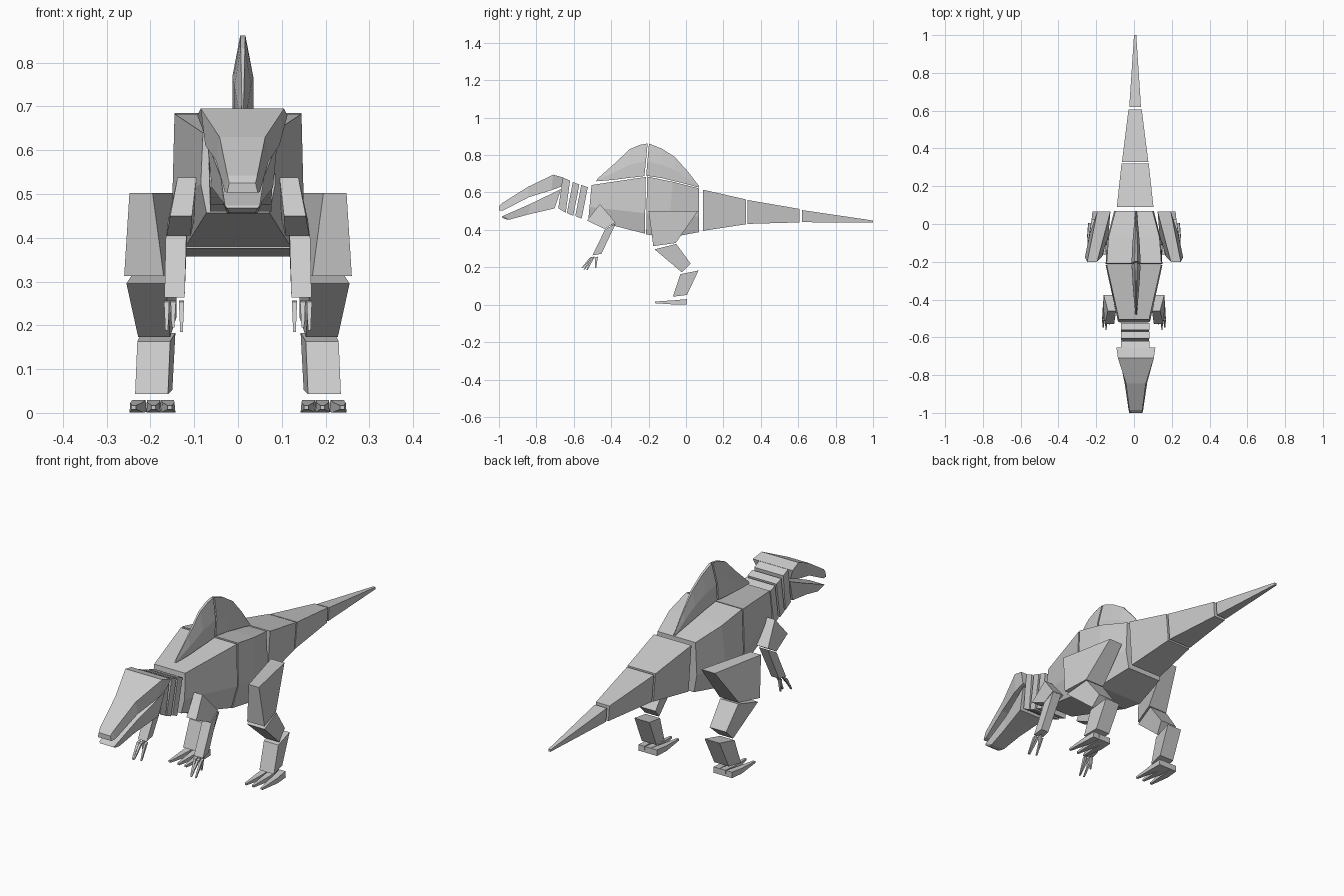
import bpy, bmesh

CX = 0.006  # spine parts sit slightly off the centre line


def loft(name, rings):
    """Skin a list of equal-length rings and cap both ends."""
    bm = bmesh.new()
    vs = [[bm.verts.new(p) for p in r] for r in rings]
    n = len(vs[0])
    for a, b in zip(vs, vs[1:]):
        for i in range(n):
            j = (i + 1) % n
            bm.faces.new((a[i], a[j], b[j], b[i]))
    bm.faces.new(vs[0])
    bm.faces.new(vs[-1])
    bmesh.ops.recalc_face_normals(bm, faces=bm.faces)
    me = bpy.data.meshes.new(name)
    bm.to_mesh(me)
    bm.free()
    ob = bpy.data.objects.new(name, me)
    bpy.context.collection.objects.link(ob)
    return ob


def slab(y_top, z_top, w_top, y_bot, z_bot, w_bot, cx=CX):
    """Four-point cross-section across the body."""
    return [(cx - w_top, y_top, z_top), (cx + w_top, y_top, z_top),
            (cx + w_bot, y_bot, z_bot), (cx - w_bot, y_bot, z_bot)]


def six(y_top, z_top, w_top, w_mid, y_bot, z_bot, w_bot):
    """Six-point torso cross-section."""
    zm = z_bot + (z_top - z_bot) * 0.36
    ym = y_bot + (y_top - y_bot) * 0.36
    return [(-w_top, y_top, z_top), (w_top, y_top, z_top), (w_mid, ym, zm),
            (w_bot, y_bot, z_bot), (-w_bot, y_bot, z_bot), (-w_mid, ym, zm)]


def limb(name, front, back):
    """Mirrored limb block; each end is front/back (y, z, x_inner, x_outer)."""
    for side, s in (("left", -1), ("right", 1)):
        rings = []
        for (fy, fz, fi, fo), (by, bz, bi, bo) in (front, back):
            rings.append([(s * fi, fy, fz), (s * fo, fy, fz),
                          (s * bo, by, bz), (s * bi, by, bz)])
        loft(f"{side}_{name}", rings)


# Torso
loft("chest", [six(-.505, .64, .08, .085, -.522, .457, .072),
               six(-.215, .683, .145, .15, -.22, .38, .12)])
loft("hips", [six(-.208, .685, .145, .15, -.213, .376, .12),
              six(-.07, .657, .135, .145, -.1, .357, .12),
              six(.07, .622, .098, .105, .07, .388, .09)])

# Tail
for i, (a, b) in enumerate([
        ((.09, .615, .097, .395), (.32, .563, .072, .43)),
        ((.328, .56, .07, .432), (.607, .512, .035, .44)),
        ((.62, .506, .031, .441), (1.0, .45, .006, .44))]):
    loft(f"tail_segment_{i + 1}", [slab(y, zt, w, y, zb, w * .85) for y, zt, w, zb in (a, b)])

# Neck slices
for i, (a, b) in enumerate([
        ((-.658, .68, -.683, .515), (-.62, .663, -.643, .492)),
        ((-.605, .656, -.637, .49), (-.57, .643, -.603, .475)),
        ((-.56, .64, -.592, .474), (-.525, .628, -.558, .46))]):
    loft(f"neck_slice_{i + 1}", [slab(yt, zt, .075, yb, zb, .07) for yt, zt, yb, zb in (a, b)])

# Skull with tapering snout
HX = 0.01
loft("skull", [slab(-.655, .68, .103, -.665, .632, .085, HX),
               slab(-.71, .695, .095, -.72, .612, .085, HX),
               slab(-.845, .63, .052, -.84, .575, .06, HX),
               slab(-.985, .542, .034, -.975, .505, .04, HX),
               slab(-1.0, .525, .03, -1.0, .503, .035, HX)])

# Lower jaw
loft("lower_jaw", [slab(-.668, .618, .08, -.702, .515, .07, HX),
                   slab(-.83, .54, .05, -.845, .482, .045, HX),
                   slab(-.98, .474, .04, -.94, .456, .035, HX),
                   slab(-.985, .468, .035, -.965, .457, .03, HX)])


# Back sail, split in two
def sail(name, secs):
    cx, rings = 0.011, []
    for y, zt, yb, zb, w in secs:
        zm, ym = zb + (zt - zb) * .45, yb + (y - yb) * .45
        rings.append([(cx - w, yb, zb), (cx - w, ym, zm), (cx - w * .25, y, zt),
                      (cx + w * .25, y, zt), (cx + w, ym, zm), (cx + w, yb, zb)])
    loft(name, rings)


sail("sail_front", [(-.475, .672, -.48, .66, .004), (-.385, .752, -.39, .667, .012),
                    (-.3, .832, -.305, .678, .019), (-.245, .855, -.25, .684, .022),
                    (-.205, .862, -.222, .688, .024)])
sail("sail_back", [(-.198, .862, -.213, .69, .024), (-.13, .835, -.13, .677, .021),
                   (-.06, .79, -.06, .66, .016), (.01, .712, .005, .644, .01),
                   (.07, .634, .07, .626, .004)])

# Hind legs
limb("thigh", ((-.2, .502, .195, .248), (.065, .502, .125, .195)),
     ((-.175, .313, .17, .26), (-.055, .33, .135, .235)))
limb("knee", ((-.168, .296, .165, .255), (-.052, .325, .14, .235)),
     ((-.022, .173, .155, .228), (.025, .22, .14, .225)))
limb("shin", ((-.03, .163, .155, .23), (.067, .183, .143, .22)),
     ((-.07, .043, .16, .235), (.005, .052, .15, .225)))

# Toes
for i, (x, dx) in enumerate([(.162, -.003), (.193, 0), (.226, .006)]):
    limb(f"toe_{i + 1}", ((.006, .03, x - .015, x + .015), (.006, .002, x - .017, x + .017)),
         ((-.06, .024, x - .014 + dx, x + .014 + dx), (-.06, .001, x - .016 + dx, x + .016 + dx)))
    limb(f"claw_{i + 1}", ((-.06, .024, x - .014 + dx, x + .014 + dx), (-.06, .001, x - .016 + dx, x + .016 + dx)),
         ((-.165, .017, x - .005 + dx * 2, x + .005 + dx * 2), (-.165, .008, x - .005 + dx * 2, x + .005 + dx * 2)))

# Arms
limb("upper_arm", ((-.53, .45, .105, .155), (-.46, .538, .095, .138)),
     ((-.435, .405, .108, .163), (-.377, .44, .1, .16)))
limb("forearm", ((-.433, .402, .118, .165), (-.375, .435, .115, .16)),
     ((-.5, .264, .122, .168), (-.452, .272, .125, .165)))

# Fingers
for i, (x, y, ty, tz) in enumerate([(.129, -.497, -.53, .185), (.148, -.505, -.557, .195),
                                    (.163, -.5, -.545, .188), (.15, -.48, -.484, .197)]):
    limb(f"finger_{i + 1}", ((y - .008, .253, x - .006, x + .006), (y + .009, .257, x - .006, x + .006)),
         ((ty - .003, tz, x - .003, x + .003), (ty + .004, tz, x - .003, x + .003)))
